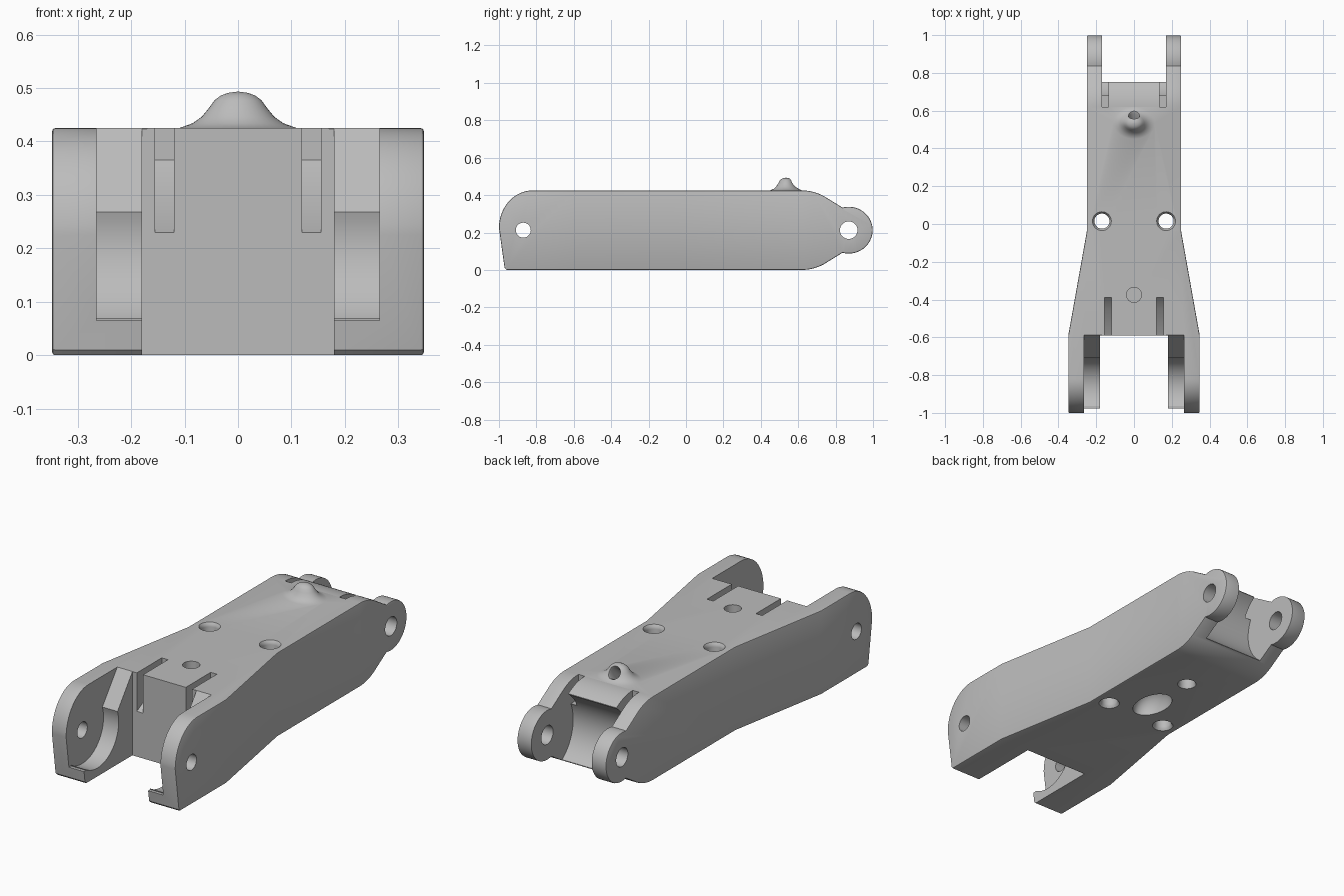
import bpy
import bmesh
from math import cos, sin, radians
from mathutils import Matrix

cube = bpy.data.objects.get("Cube")
if cube:
    bpy.data.objects.remove(cube, do_unlink=True)

TOP = 0.425
MID = TOP / 2
FRONT_PIN, BACK_PIN = -0.87, 0.87


def arc(cy, cz, ry, rz, a0, a1, n):
    """Points along an elliptical arc, angles in degrees."""
    steps = [radians(a0 + (a1 - a0) * i / n) for i in range(n + 1)]
    return [(cy + ry * cos(a), cz + rz * sin(a)) for a in steps]


def finish(name, bm):
    bmesh.ops.recalc_face_normals(bm, faces=bm.faces)
    mesh = bpy.data.meshes.new(name)
    bm.to_mesh(mesh)
    bm.free()
    ob = bpy.data.objects.new(name, mesh)
    bpy.context.collection.objects.link(ob)
    return ob


def prism(name, points, start, end, axis="x"):
    """Extrude an outline: (y, z) along x, or (x, y) along z."""
    bm = bmesh.new()
    if axis == "x":
        verts = [bm.verts.new((start, a, b)) for a, b in points]
        move = (end - start, 0, 0)
    else:
        verts = [bm.verts.new((a, b, start)) for a, b in points]
        move = (0, 0, end - start)
    face = bm.faces.new(verts)
    out = bmesh.ops.extrude_face_region(bm, geom=[face])["geom"]
    bmesh.ops.translate(bm, vec=move,
                        verts=[v for v in out if isinstance(v, bmesh.types.BMVert)])
    return finish(name, bm)


def box(name, x0, x1, y0, y1, z0, z1):
    return prism(name, [(y0, z0), (y1, z0), (y1, z1), (y0, z1)], x0, x1)


def lathe(name, profile, matrix, sides=40):
    """Turn a (radius, height) profile around z, capped at both ends."""
    bm = bmesh.new()
    rings = [[bm.verts.new((r * cos(radians(360 * i / sides)),
                            r * sin(radians(360 * i / sides)), h))
              for i in range(sides)] for r, h in profile]
    for low, high in zip(rings, rings[1:]):
        for i in range(sides):
            j = (i + 1) % sides
            bm.faces.new((low[i], low[j], high[j], high[i]))
    bm.faces.new(rings[0])
    bm.faces.new(rings[-1])
    bm.transform(matrix)
    return finish(name, bm)


def apply(ob, mod):
    bpy.context.view_layer.objects.active = ob
    bpy.ops.object.modifier_apply(modifier=mod.name)


def combine(ob, other, operation="DIFFERENCE"):
    mod = ob.modifiers.new("combine", "BOOLEAN")
    mod.operation = operation
    mod.solver = "EXACT"
    mod.object = other
    apply(ob, mod)
    bpy.data.objects.remove(other, do_unlink=True)


# Outer shell: side outline crossed with the tapered top outline
upper = arc(0.62, TOP - 0.24, 0.24, 0.24, 90, 60, 8)
lower = [(y, TOP - z) for y, z in reversed(upper)]
side = [(-0.96, 0), (-0.97, 0.01)]
side += arc(-0.82, 0.225, 0.18, 0.2, 180, 90, 16)
side += upper
side += arc(BACK_PIN, MID, 0.128, 0.125, 105, -105, 32)
side += lower
right = [(0.348, -1.1), (0.348, -0.59), (0.25, -0.04), (0.25, 1.1)]
plan = right + [(-x, y) for x, y in reversed(right)]

body = prism("arm_link", side, -0.5, 0.5)
combine(body, prism("plan", plan, -0.2, 0.7, "z"), "INTERSECT")
bevel = body.modifiers.new("soft_edges", "BEVEL")
bevel.width = 0.006
bevel.segments = 2
bevel.limit_method = "ANGLE"
bevel.angle_limit = radians(50)
apply(body, bevel)

# Flared nozzle on the top, drilled obliquely towards the back
nozzle = lathe("nozzle",
               [(0.125, -0.03), (0.11, 0), (0.085, 0.009), (0.068, 0.021), (0.054, 0.038),
                (0.044, 0.052), (0.032, 0.061), (0.018, 0.066), (0.003, 0.068)],
               Matrix.Translation((0, 0.535, TOP)) @ Matrix.Diagonal((1, 0.77, 1, 1)))
combine(body, nozzle, "UNION")
tilt = Matrix.Translation((0, 0.575, 0.46)) @ Matrix.Rotation(radians(-50), 4, "X")
combine(body, lathe("nozzle_bore", [(0.027, -0.09), (0.027, -0.01), (0.04, 0.02), (0.04, 0.1)],
                    tilt))

# Front fork opening and rounded pockets inside its arms
combine(body, box("fork_gap", -0.18, 0.18, -1.2, -0.59, -0.2, 0.7))
pocket = [(-1.2, 0.065), (-0.962, 0.065)]
pocket += arc(FRONT_PIN, MID, 0.17, 0.17, 237, 379, 28)
pocket += [(-0.455, 0.6), (-1.2, 0.6)]

# Rear opening with a curved back wall
rear = arc(BACK_PIN, MID, 0.208, 0.208, 125, 235, 24)
rear += [(0.75, -0.2), (1.2, -0.2), (1.2, 0.6), (0.75, 0.6)]
combine(body, prism("rear_gap", rear, -0.17, 0.17))

# Slits of the front tab
slit = [(-0.7, 0.23), (-0.59, 0.23), (-0.45, 0.3), (-0.39, 0.365), (-0.39, 0.6), (-0.7, 0.6)]

for s in (-1, 1):
    combine(body, prism("pocket", pocket, s * 0.17, s * 0.265))
    combine(body, prism("slit", slit, s * 0.12, s * 0.155))
    combine(body, box("rear_notch", s * 0.135, s * 0.17, 0.62, 0.8, 0.3, 0.6))
    # Through holes with eased rims
    flared = [(0.056, -0.01), (0.05, 0.0), (0.042, 0.01), (0.04, 0.02),
              (0.04, TOP - 0.02), (0.042, TOP - 0.01), (0.05, TOP), (0.056, TOP + 0.01)]
    combine(body, lathe("screw_hole", flared, Matrix.Translation((s * 0.17, 0.015, 0))))

# Cross pin holes
for y, r in ((FRONT_PIN, 0.04), (BACK_PIN, 0.047)):
    turn = Matrix.Translation((0, y, MID)) @ Matrix.Rotation(radians(90), 4, "Y")
    combine(body, lathe("pin_hole", [(r, -0.5), (r, 0.5)], turn))

# Blind holes in the top and underside
combine(body, lathe("top_hole", [(0.04, TOP - 0.08), (0.04, TOP + 0.1)],
                    Matrix.Translation((0, -0.375, 0))))
combine(body, lathe("under_hole", [(0.045, -0.1), (0.045, 0.0), (0.04, 0.01), (0.04, 0.1)],
                    Matrix.Translation((0, 0.4, 0))))
dish = [(0.09 * cos(radians(a)), 0.1 * sin(radians(a))) for a in range(0, 88, 8)]
combine(body, lathe("under_dish", [(0.09, -0.1)] + dish,
                    Matrix.Translation((0, 0.14, 0)) @ Matrix.Diagonal((0.85, 1.3, 1, 1))))

# Single grey finish
grey = bpy.data.materials.new("plain_grey")
grey.use_nodes = True
colour = (0.5, 0.5, 0.5, 1)
grey.diffuse_color = colour
grey.node_tree.nodes["Principled BSDF"].inputs["Base Color"].default_value = colour
body.data.materials.clear()
body.data.materials.append(grey)

bpy.ops.object.select_all(action="DESELECT")
body.select_set(True)
bpy.context.view_layer.objects.active = body
bpy.ops.object.shade_smooth_by_angle(angle=radians(30))
